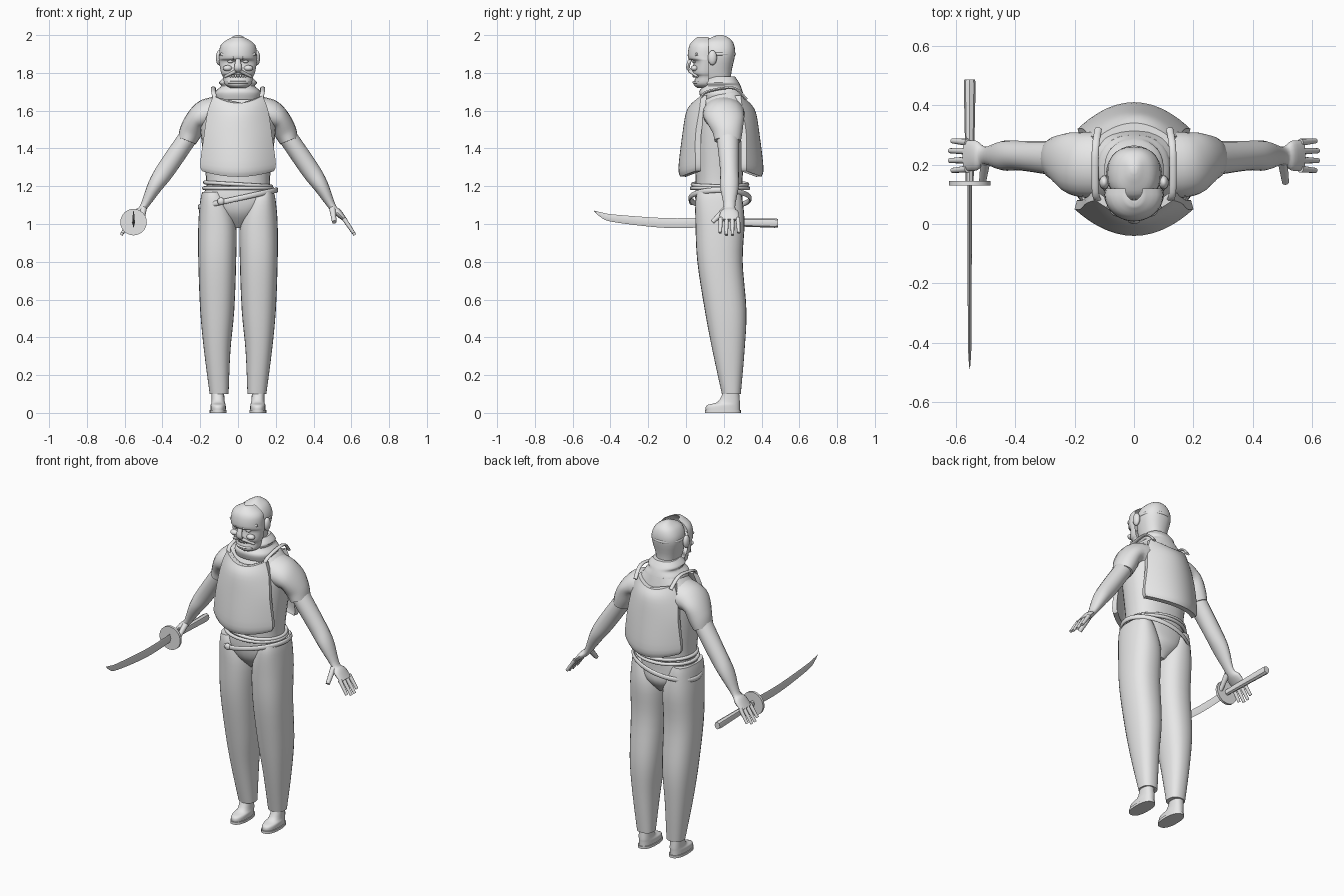
import bpy, bmesh, math
from mathutils import Vector

if "Cube" in bpy.data.objects:
    bpy.data.objects.remove(bpy.data.objects["Cube"])

grey = bpy.data.materials.new("light grey")
grey.use_nodes = True
colour = (.8, .8, .8, 1)
grey.diffuse_color = colour
grey.node_tree.nodes["Principled BSDF"].inputs["Base Color"].default_value = colour
parts = []
X, Y, Z = Vector((1, 0, 0)), Vector((0, 1, 0)), Vector((0, 0, 1))


def finish(name, bm):
    bmesh.ops.recalc_face_normals(bm, faces=bm.faces)
    mesh = bpy.data.meshes.new(name)
    bm.to_mesh(mesh)
    bm.free()
    mesh.materials.append(grey)
    obj = bpy.data.objects.new(name, mesh)
    bpy.context.collection.objects.link(obj)
    parts.append(obj)


# Skin over a list of equal rings, with capped ends unless closed
def loft(name, rings, closed=False):
    bm = bmesh.new()
    loops = [[bm.verts.new(point) for point in ring] for ring in rings]
    pairs = list(zip(loops, loops[1:]))
    if closed:
        pairs.append((loops[-1], loops[0]))
    else:
        bm.faces.new(loops[0])
        bm.faces.new(loops[-1])
    for lower, upper in pairs:
        for i in range(len(lower)):
            bm.faces.new((lower[i - 1], lower[i], upper[i], upper[i - 1]))
    finish(name, bm)


# Smooth interpolation between rows of numbers
def refine(rows, steps):
    out = []
    padded = [rows[0], *rows, rows[-1]]
    for a, b, c, d in zip(padded, padded[1:], padded[2:], padded[3:]):
        for step in range(steps):
            t = step / steps
            out.append([q + t / 2 * (r - p + t * (2*p - 5*q + 4*r - s + t * (3*(q - r) + s - p)))
                        for p, q, r, s in zip(a, b, c, d)])
    return out + [rows[-1]]


def angles(count):
    return [math.tau * i / count for i in range(count)]


# Horizontal rounded sections: height, x range, y range
def stack(name, rows, side=1):
    def bend(value):
        return math.copysign(abs(value) ** .85, value)
    rings = []
    for z, left, right, front, back in refine(rows, 4):
        rings.append([(side * (left + right + (right - left) * bend(math.cos(t))) / 2,
                       (front + back + (back - front) * bend(math.sin(t))) / 2, z)
                      for t in angles(28)])
    loft(name, rings)


def centred_stack(name, rows):
    stack(name, [(z, -half, half, front, back) for z, half, front, back in rows])


# Sweep through points, with one radius along ref and one across it
def tube(name, rows, ref, sides=12, steps=1, side=1, closed=False):
    rows = refine(rows, steps)
    points = [Vector((side * x, y, z)) for x, y, z, along, across in rows]
    last = len(points) - 1
    rings = []
    for i, (point, row) in enumerate(zip(points, rows)):
        after = points[(i + 1) % len(points)] if closed else points[min(i + 1, last)]
        before = points[i - 1] if closed else points[max(i - 1, 0)]
        tangent = (after - before).normalized()
        u = (ref - tangent * ref.dot(tangent)).normalized()
        v = tangent.cross(u)
        rings.append([point + u * row[3] * math.cos(t) + v * row[4] * math.sin(t)
                      for t in angles(sides)])
    loft(name, rings, closed)


# Tapered round bar between two points
def rod(name, start, end, radius, side):
    tip = radius * .7
    tube(name, [(*start, radius, radius), (*end, tip, tip)], Y, side=side)


# Level or tilted band around the body
def hoop(name, y, z, width, depth, tilt, high, thick):
    rows = [(width * math.cos(t), y + depth * math.sin(t), z + tilt * math.cos(t), high, thick)
            for t in angles(40)]
    tube(name, rows, Z, closed=True)


# Curved plate: centre height, edge height, half width, centre y, edge y
def shell(name, rows, power, thick, place=lambda x, y, z: (x, y, z)):
    rings = []
    for middle, rim, half, front, back in refine(rows, 4):
        face = []
        for i in range(-10, 11):
            t = math.pi * i / 20
            s, c = math.sin(t), max(math.cos(t), 0)
            face.append((half * s, back + (front - back) * c ** power, middle + (rim - middle) * s * s))
        inside = [(x * .96, y + thick, z) for x, y, z in reversed(face)]
        rings.append([place(*point) for point in face + inside])
    loft(name, rings)


def ball(name, centre, size):
    bm = bmesh.new()
    bmesh.ops.create_uvsphere(bm, u_segments=16, v_segments=8, radius=1)
    bmesh.ops.scale(bm, vec=size, verts=bm.verts)
    bmesh.ops.translate(bm, vec=centre, verts=bm.verts)
    finish(name, bm)


# Torso, pelvis and neck wrap
centred_stack("torso", [(1.12, .17, .05, .3), (1.25, .17, .05, .3), (1.5, .2, .04, .32),
                        (1.6, .2, .06, .32), (1.7, .11, .12, .3)])
centred_stack("pelvis", [(.98, .03, .13, .25), (1.05, .12, .07, .3),
                         (1.12, .18, .05, .3), (1.2, .17, .05, .3)])
centred_stack("neck_wrap", [(1.66, .12, .08, .31), (1.7, .12, .07, .3), (1.73, .09, .09, .29),
                            (1.75, .1, .09, .28), (1.78, .07, .12, .26)])

# Chest and back plates
plate = [(1.25, 1.28, .19, -.03, .05), (1.3, 1.32, .2, -.04, .05), (1.47, 1.47, .18, -.02, .05),
         (1.59, 1.6, .16, 0, .07), (1.64, 1.68, .13, .03, .08)]
shell("chest_plate", plate, 2, .03)
shell("back_plate", plate, 2, .03, lambda x, y, z: (x * .95, .37 - y, z))

# Head
centred_stack("head", [(1.73, .05, .11, .24), (1.8, .07, .08, .24), (1.9, .09, .08, .26),
                       (1.96, .07, .09, .25), (1.99, .03, .14, .22), (2, .01, .17, .19)])
hoop("mask_strap", .17, 1.9, .09, .09, 0, .007, .004)

# Face mask with nose, lip and teeth
shell("mask", [(z, z, half, front, .1) for z, half, front in (
    (1.99, .03, .06), (1.95, .09, .02), (1.88, .1, .01), (1.86, .1, .04),
    (1.8, .09, .03), (1.78, .08, .05), (1.74, .07, .04), (1.72, .04, .06))], 1, .02)
tube("nose", [(0, .03, 1.89, .01, .01), (0, .01, 1.83, .02, .01), (0, .03, 1.81, .02, .01)],
     X, steps=4)
hoop("lower_lip", .09, 1.75, .06, .05, 0, .006, .007)
for i in range(-3, 4):
    ball("tooth", (i * .013, .04 + .002 * i * i, 1.785), (.006, .006, .01))

for side, word in ((1, "left_"), (-1, "right_")):
    # Mask features and ears
    rod(word + "brow", (.02, .02, 1.88), (.09, .06, 1.9), .011, side)
    rod(word + "moustache", (.01, .02, 1.81), (.07, .06, 1.78), .01, side)
    ball(word + "cheek", (side * .055, .045, 1.825), (.025, .02, .016))
    ball(word + "eye", (side * .04, .045, 1.86), (.016, .014, .008))
    ball(word + "ear", (side * .1, .14, 1.88), (.017, .024, .04))

    # Shoulder strap
    strap = [(.12, .08, 1.66), (.13, .11, 1.7), (.13, .25, 1.72), (.12, .32, 1.66)]
    tube(word + "strap", [(*point, .012, .007) for point in strap], X, steps=5, side=side)

    # Sleeve and arm
    tube(word + "sleeve", [(.08, .2, 1.6, .11, .08), (.17, .2, 1.58, .11, .08), (.22, .21, 1.55, .1, .06),
                           (.25, .22, 1.49, .08, .06), (.27, .22, 1.44, .07, .05)],
         Y, 20, 4, side)
    tube(word + "arm", [(.25, .22, 1.48, .06, .05), (.38, .23, 1.29, .05, .05), (.44, .23, 1.2, .05, .04),
                        (.5, .23, 1.09, .03, .02), (.53, .23, 1.06, .05, .02), (.57, .23, 1.02, .05, .01)],
         Y, 16, 4, side)

    # Fingers fan out from the palm, the outer two shorter
    for i in (-1.5, -.5, .5, 1.5):
        reach = .06 - .004 * i * i
        y = .23 + .03 * i
        rod(word + "finger", (.56, y, 1.03), (.56 + reach, y + .003 * i, 1.03 - reach * 1.5), .012, side)
    rod(word + "thumb", (.5, .21, 1.08), (.51, .14, 1.01), .017, side)

    # Trouser leg, shoe and sole
    stack(word + "trouser_leg", [(1.17, .08, .19, .06, .29), (1.12, .05, .2, .05, .3),
                                 (1, .01, .21, .05, .31), (.8, .01, .21, .06, .3), (.54, .02, .2, .1, .32),
                                 (.33, .04, .18, .14, .31), (.1, .05, .15, .19, .29)], side)
    shoe = (.06, .15, .1, .29)
    stack(word + "sole", [(0, *shoe), (.015, *shoe)], side)
    stack(word + "shoe", [(.01, .065, .145, .105, .285), (.04, .065, .145, .11, .285),
                          (.06, .07, .14, .17, .285), (.12, .075, .14, .2, .28)], side)

# Belts around the waist
hoop("upper_belt", .18, 1.21, .175, .145, -.01, .01, .01)
hoop("lower_belt", .18, 1.19, .18, .15, 0, .01, .01)
hoop("slung_belt", .18, 1.135, .205, .16, .045, .014, .008)
ball("belt_knot", (-.09, .03, 1.12), (.02, .014, .02))

# Sword: grip, round guard and curved blade
sword = -.553
tube("sword_grip", [(sword, .13, 1.01, .013, .018), (sword, .47, 1.005, .02, .025),
                    (sword, .487, 1.005, .018, .022)], X, 8)
tube("sword_guard", [(sword, y, 1.01, .07, .07) for y in (.13, .145)], X, 32)
tube("sword_blade", [(sword, .14, 1.01, .007, .025), (sword, -.1, 1.005, .007, .026),
                     (sword, -.38, 1.03, .006, .02), (sword, -.45, 1.05, .004, .012),
                     (sword, -.487, 1.07, .001, .001)], X, 4, 5)

# Smooth shading with sharp edges kept
bpy.ops.object.select_all(action='DESELECT')
for obj in parts:
    obj.select_set(True)
bpy.context.view_layer.objects.active = parts[0]
bpy.ops.object.shade_smooth_by_angle(angle=math.radians(40))
